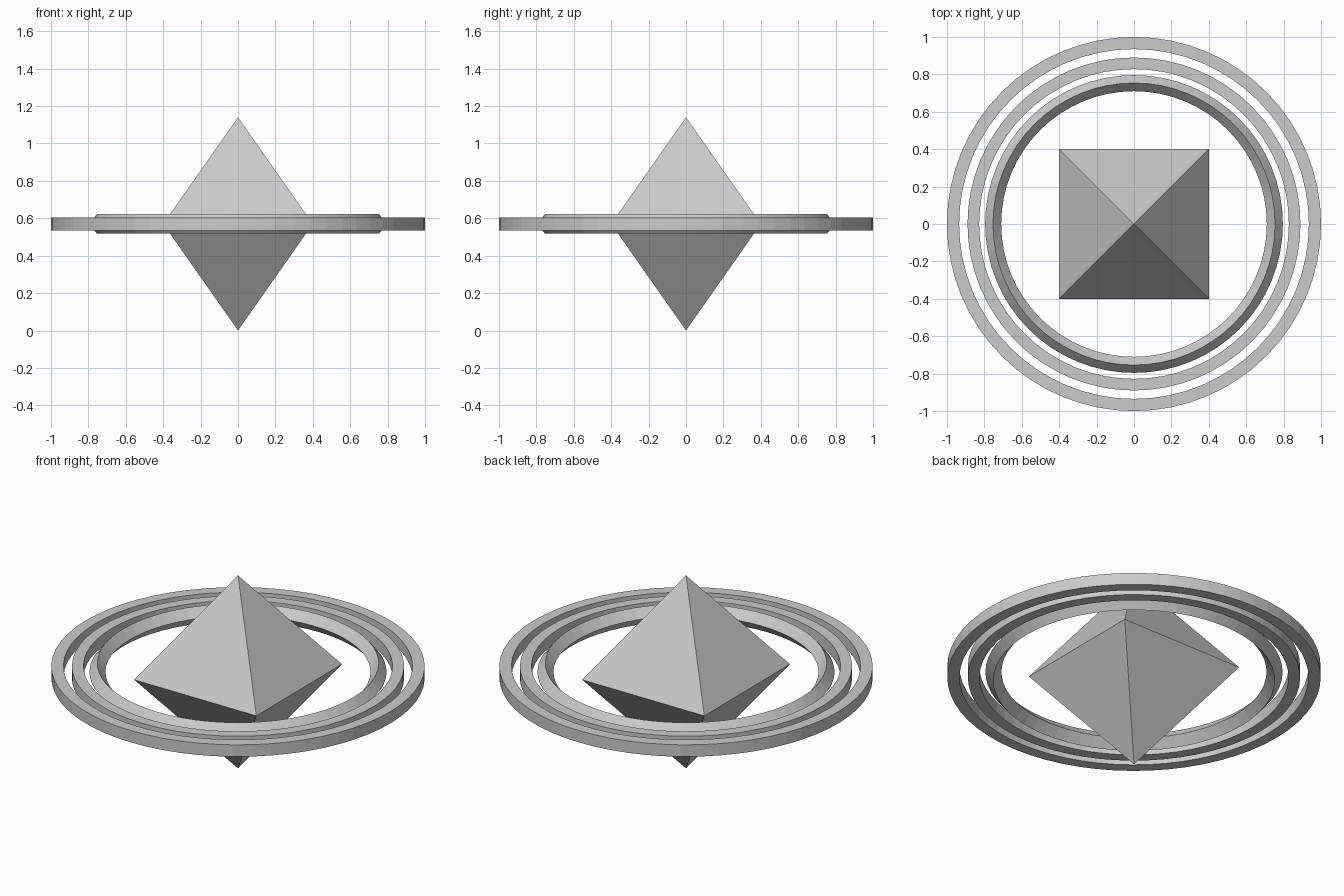
import bpy, bmesh, math

if "Cube" in bpy.data.objects:
    bpy.data.objects.remove(bpy.data.objects["Cube"])

MID = 0.57      # height of the ring plane
SEGMENTS = 64

grey = bpy.data.materials.new("light grey")
grey.diffuse_color = (0.6, 0.6, 0.6, 1)
grey.use_nodes = True
grey.node_tree.nodes["Principled BSDF"].inputs["Base Color"].default_value = grey.diffuse_color


def finish(name, bm):
    bmesh.ops.recalc_face_normals(bm, faces=bm.faces)
    mesh = bpy.data.meshes.new(name)
    bm.to_mesh(mesh)
    bm.free()
    mesh.materials.append(grey)
    obj = bpy.data.objects.new(name, mesh)
    bpy.context.collection.objects.link(obj)


def ring(name, profile):
    """Sweep a closed (radius, height) profile around the z axis."""
    bm = bmesh.new()
    loops = []
    for i in range(SEGMENTS):
        a = 2 * math.pi * i / SEGMENTS
        loops.append([bm.verts.new((r * math.cos(a), r * math.sin(a), MID + h))
                      for r, h in profile])
    n = len(profile)
    for i in range(SEGMENTS):
        p, q = loops[i], loops[(i + 1) % SEGMENTS]
        for j in range(n):
            k = (j + 1) % n
            bm.faces.new((p[j], q[j], q[k], p[k]))
    finish(name, bm)


def band(inner, outer, half):
    return [(inner, -half), (outer, -half), (outer, half), (inner, half)]


# Two flat outer rings and a diamond-section inner ring
ring("outer_ring", band(0.935, 1.0, 0.035))
ring("middle_ring", band(0.828, 0.89, 0.035))
ring("inner_ring", [(0.71, 0), (0.754, -0.052), (0.796, 0), (0.754, 0.052)])

# Central crystal: two square pyramids joined at the base
bm = bmesh.new()
base = [bm.verts.new((x, y, MID)) for x, y in
        ((-0.4, -0.4), (0.4, -0.4), (0.4, 0.4), (-0.4, 0.4))]
for z in (0, 2 * MID):
    tip = bm.verts.new((0, 0, z))
    for i in range(4):
        bm.faces.new((base[i], base[(i + 1) % 4], tip))
finish("crystal", bm)
